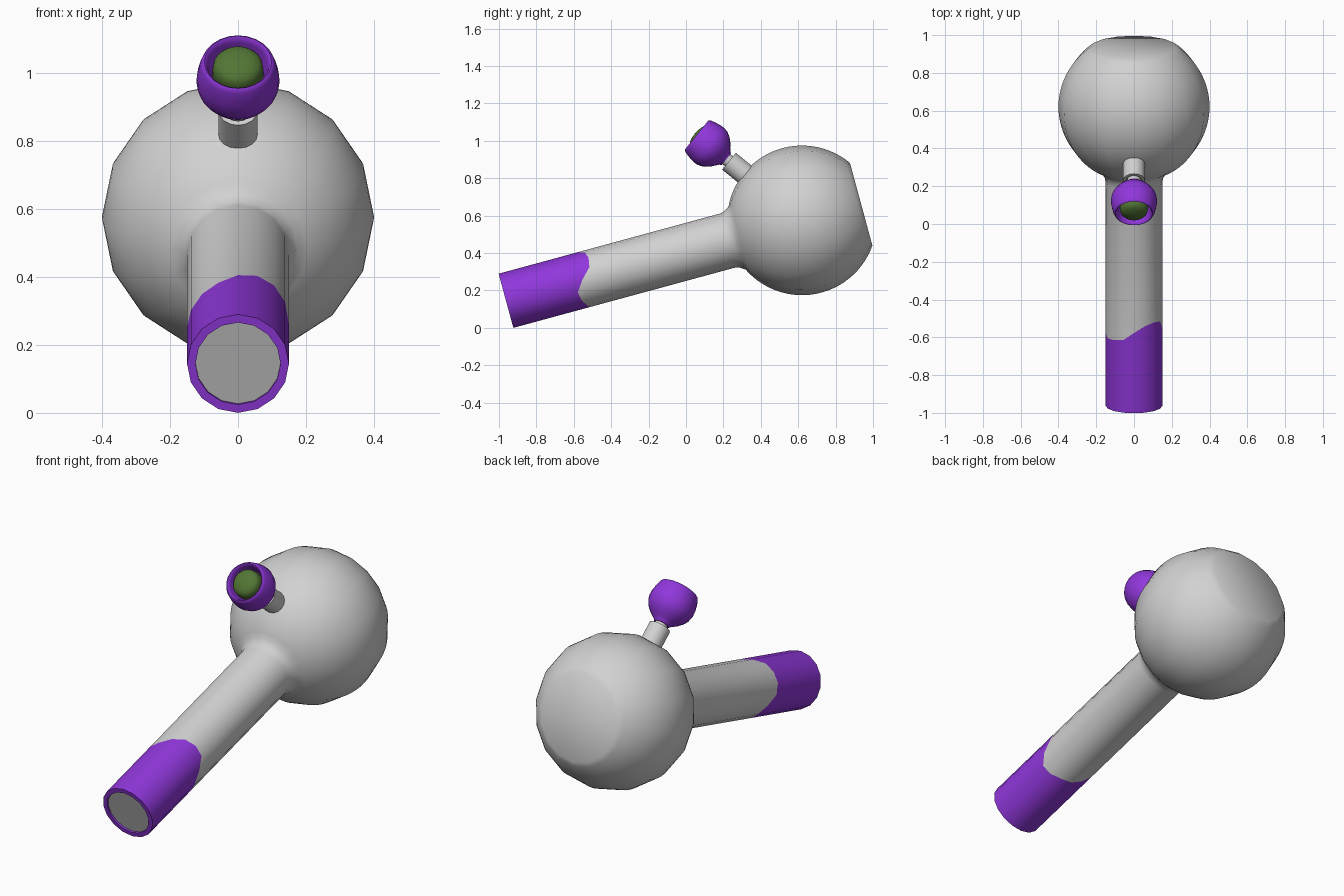
import bpy, bmesh, math
from mathutils import Vector

if "Cube" in bpy.data.objects:
    bpy.data.objects.remove(bpy.data.objects["Cube"])


def material(name, rgb):
    m = bpy.data.materials.new(name)
    m.diffuse_color = (*rgb, 1)
    m.use_nodes = True
    m.node_tree.nodes["Principled BSDF"].inputs["Base Color"].default_value = m.diffuse_color
    return m


BODY = material("light_grey", (0.64, 0.64, 0.64))
DISC = material("mid_grey", (0.47, 0.47, 0.47))
PURPLE = material("purple", (0.28, 0.038, 0.71))
GREEN = material("leaf_green", (0.085, 0.18, 0.035))


def lathe(name, profile, origin, axis, sides, mats):
    """Revolve (distance, radius, material index of the band that follows).
    The distance may be a function of the angle."""
    axis = Vector(axis).normalized()
    side = Vector((1, 0, 0))
    up = side.cross(axis) * (1 if side.cross(axis).z > 0 else -1)
    origin = Vector(origin)
    bm = bmesh.new()
    rings = []
    for s, r, _ in profile:
        if r == 0:
            rings.append([bm.verts.new(origin + axis * s)] * sides)
            continue
        ring = []
        for i in range(sides):
            a = 2 * math.pi * i / sides
            d = s(math.degrees(a)) if callable(s) else s
            ring.append(bm.verts.new(origin + axis * d
                                     + (side * math.cos(a) + up * math.sin(a)) * r))
        rings.append(ring)
    for k in range(len(rings) - 1):
        for i in range(sides):
            j = (i + 1) % sides
            quad = [rings[k][i], rings[k][j], rings[k + 1][j], rings[k + 1][i]]
            f = bm.faces.new(list(dict.fromkeys(quad)))
            f.material_index = profile[k][2]
            f.smooth = True
    bmesh.ops.recalc_face_normals(bm, faces=bm.faces)
    for e in bm.edges:
        e.smooth = e.calc_face_angle(0) < math.radians(38)
    me = bpy.data.meshes.new(name)
    bm.to_mesh(me)
    bm.free()
    for m in mats:
        me.materials.append(m)
    ob = bpy.data.objects.new(name, me)
    bpy.context.collection.objects.link(ob)
    return ob


# Wavy edge of the purple wrap: (angle, distance along the tube)
WAVE = [(-90, .425), (-25, .382), (35, .49), (65, .475), (90, .44),
        (120, .39), (165, .385), (225, .48), (270, .425)]


def wave(deg):
    if deg > 270:
        deg -= 360
    for (a0, s0), (a1, s1) in zip(WAVE, WAVE[1:]):
        if a0 <= deg <= a1:
            t = (deg - a0) / (a1 - a0)
            return s0 + (s1 - s0) * t * t * (3 - 2 * t)
    return WAVE[0][1]


# Tube and round chamber, one revolved shell with a flat base
tilt = math.radians(15.2)
tube_axis = (0, math.cos(tilt), math.sin(tilt))
profile = [(.01, 0, 1), (.01, .125, 2), (0, .125, 2), (0, .15, 2),
           (wave, .15, 0), (1.225, .15, 0), (1.25, .155, 0), (1.264, .164, 0)]
a0, a1, n = math.asin(.175 / .4), math.pi - math.asin(.229 / .4), 26
for i in range(n + 1):
    a = a0 + (a1 - a0) * i / n
    profile.append((1.64 - .4 * math.cos(a), .4 * math.sin(a), 0))
profile.append((profile[-1][0], 0, 0))
lathe("tube_and_chamber", profile, (0, -.9625, .145), tube_axis, 16,
      [BODY, DISC, PURPLE])

# Parts on the slanted stem, measured from the chamber centre
centre = (0, .62, .575)
slant = math.radians(39)
stem_axis = (0, -math.cos(slant), math.sin(slant))

# Collar on the chamber
lathe("stem_collar", [(.34, 0, 0), (.34, .058, 0), (.502, .058, 0),
                      (.502, .042, 0), (.49, .042, 0), (.49, 0, 0)],
      centre, stem_axis, 16, [BODY])

# Thin neck between collar and bowl
lathe("bowl_neck", [(.42, 0, 0), (.42, .034, 0), (.55, .034, 0), (.55, 0, 0)],
      centre, stem_axis, 16, [BODY])

# Bowl with rounded lip and hollow inside
lathe("bowl", [(.52, 0, 0), (.52, .040, 0), (.53, .046, 0), (.542, .060, 0),
               (.56, .083, 0), (.58, .101, 0), (.605, .116, 0), (.63, .122, 0),
               (.66, .121, 0), (.69, .115, 0), (.712, .109, 0), (.722, .104, 0),
               (.725, .099, 0), (.72, .093, 0), (.705, .089, 0),
               (.68, .085, 0), (.65, .078, 0), (.65, 0, 0)],
      centre, stem_axis, 24, [PURPLE])

# Filling mound
lathe("bowl_filling", [(.64, 0, 0), (.64, .074, 0), (.69, .075, 0), (.71, .072, 0),
                       (.723, .062, 0), (.731, .045, 0), (.736, .022, 0), (.737, 0, 0)],
      centre, stem_axis, 20, [GREEN])
